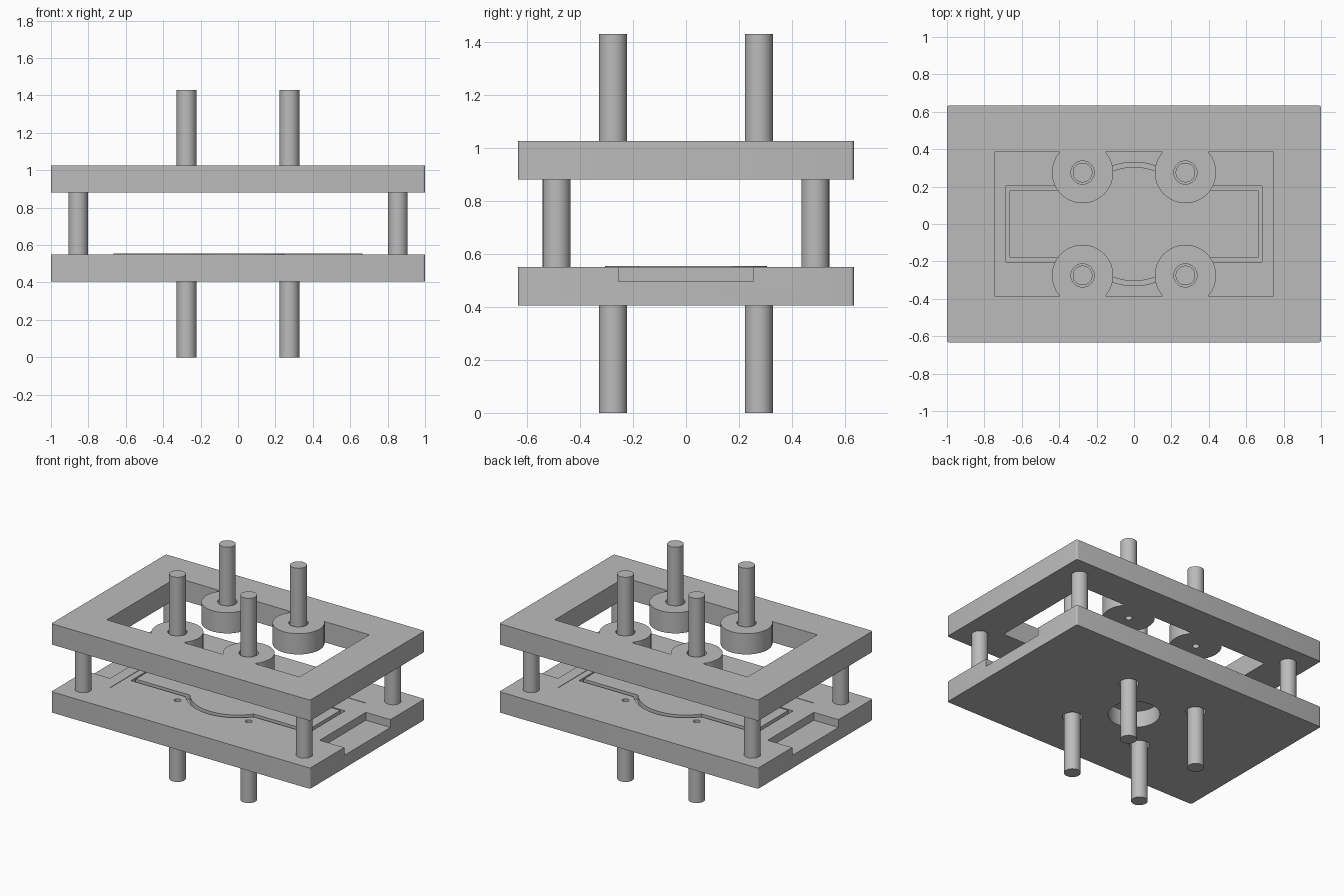
import bpy, bmesh
from math import sin, cos, asin, pi, radians

if "Cube" in bpy.data.objects:
    bpy.data.objects.remove(bpy.data.objects["Cube"], do_unlink=True)

grey = bpy.data.materials.new("machined_grey")
grey.use_nodes = True
GREY = (0.5, 0.5, 0.5, 1)
grey.diffuse_color = GREY
grey.node_tree.nodes["Principled BSDF"].inputs["Base Color"].default_value = GREY

# Heights of the two plates, and the rod layout
LOW, LOW_TOP = 0.405, 0.55
UP, UP_TOP = 0.88, 1.025
ROD, ROD_R = 0.275, 0.0525


def prism(name, outline, z0, z1):
    """Extrude a flat outline between two heights."""
    bm = bmesh.new()
    base = bm.faces.new([bm.verts.new((x, y, z0)) for x, y in outline])
    base.normal_update()
    out = bmesh.ops.extrude_face_region(bm, geom=[base])["geom"]
    for v in out:
        if isinstance(v, bmesh.types.BMVert):
            v.co.z = z1
    bmesh.ops.recalc_face_normals(bm, faces=bm.faces)
    mesh = bpy.data.meshes.new(name)
    bm.to_mesh(mesh)
    bm.free()
    mesh.materials.append(grey)
    ob = bpy.data.objects.new(name, mesh)
    bpy.context.collection.objects.link(ob)
    return ob


def circle(r, cx=0, cy=0, n=48):
    return [(cx + r * cos(2 * pi * i / n), cy + r * sin(2 * pi * i / n)) for i in range(n)]


def rect(hx, hy, cx=0, cy=0):
    return [(cx + sx * hx, cy + sy * hy) for sx, sy in ((-1, -1), (1, -1), (1, 1), (-1, 1))]


def rounded(hx, hy, r):
    pts = []
    for k, (sx, sy) in enumerate(((1, 1), (-1, 1), (-1, -1), (1, -1))):
        for i in range(5):
            a = pi / 2 * (k + i / 4)
            pts.append((sx * (hx - r) + r * cos(a), sy * (hy - r) + r * sin(a)))
    return pts


def bulged(hx, hy, r, n=32):
    """Rectangle with a round bulge on its front and back."""
    a = asin(hy / r)
    angles = [a + (pi - 2 * a) * i / n for i in range(n + 1)]
    half = [(hx, hy)] + [(r * cos(t), r * sin(t)) for t in angles] + [(-hx, hy)]
    return half + [(-x, -y) for x, y in half]


def cut(ob, cutters):
    """Subtract the cutters, bake the result and remove the cutters."""
    for c in cutters:
        c.hide_render = True
        mod = ob.modifiers.new("cut", "BOOLEAN")
        mod.operation, mod.solver, mod.object = "DIFFERENCE", "EXACT", c
    bpy.context.view_layer.update()
    dg = bpy.context.evaluated_depsgraph_get()
    baked = bpy.data.meshes.new_from_object(ob.evaluated_get(dg))
    ob.modifiers.clear()
    ob.data = baked
    for c in cutters:
        bpy.data.objects.remove(c, do_unlink=True)


corners = [(n, sx, sy) for n, sx, sy in (
    ("front_right", -1, -1), ("front_left", 1, -1), ("back_left", 1, 1), ("back_right", -1, 1))]

# Lower plate: shallow panel, bulged pocket, central bore, end notches, rod sockets
lower = prism("lower_plate", rounded(1, 0.633, 0.012), LOW, LOW_TOP)
tools = [prism("panel_cutter", rect(0.73, 0.372), LOW_TOP - 0.003, 0.7),
         prism("pocket_cutter", bulged(0.685, 0.203, 0.33), 0.52, 0.7),
         prism("bore_cutter", circle(0.163), 0.3, 0.6)]
for s in (-1, 1):
    tools.append(prism("notch_cutter", rect(0.2, 0.255, s * 1.01, 0), 0.495, 0.7))
for n, sx, sy in corners:
    x, y = sx * ROD, sy * ROD
    tools.append(prism("screw_cutter", circle(0.022, x, y, 24), 0.44, 0.7))
    tools.append(prism("socket_cutter", circle(0.062, x, y), 0.3, 0.46))
cut(lower, tools)

# Sheet seated in the pocket, standing just proud of the plate
prism("pocket_sheet", bulged(0.665, 0.18, 0.305), 0.52, 0.554)

# Upper frame with a window and round seats for the collars
frame = prism("upper_frame", rounded(1, 0.633, 0.012), UP, UP_TOP)
tools = [prism("window_cutter", rect(0.745, 0.385), 0.8, 1.1)]
for n, sx, sy in corners:
    tools.append(prism("seat_cutter", circle(0.164, sx * ROD, sy * ROD), 0.8, 1.1))
cut(frame, tools)

# Collars, rods and corner posts
for n, sx, sy in corners:
    x, y = sx * ROD, sy * ROD
    collar = prism(n + "_collar", circle(0.164, x, y), UP, UP_TOP)
    cut(collar, [prism("socket_cutter", circle(0.062, x, y), 0.95, 1.1),
                 prism("screw_cutter", circle(0.022, x, y, 24), 0.8, 1.0)])
    prism(n + "_upper_rod", circle(ROD_R, x, y), 0.95, 1.43)
    prism(n + "_lower_rod", circle(ROD_R, x, y), 0, 0.46)
    prism(n + "_post", circle(ROD_R, sx * 0.855, sy * 0.488), LOW_TOP, UP)

# Smooth the round walls, keep the machined edges sharp
bpy.ops.object.select_all(action="DESELECT")
for ob in bpy.context.collection.objects:
    if ob.type == "MESH" and ob.data.materials and ob.data.materials[0] == grey:
        ob.select_set(True)
        bpy.context.view_layer.objects.active = ob
bpy.ops.object.shade_smooth_by_angle(angle=radians(30))
